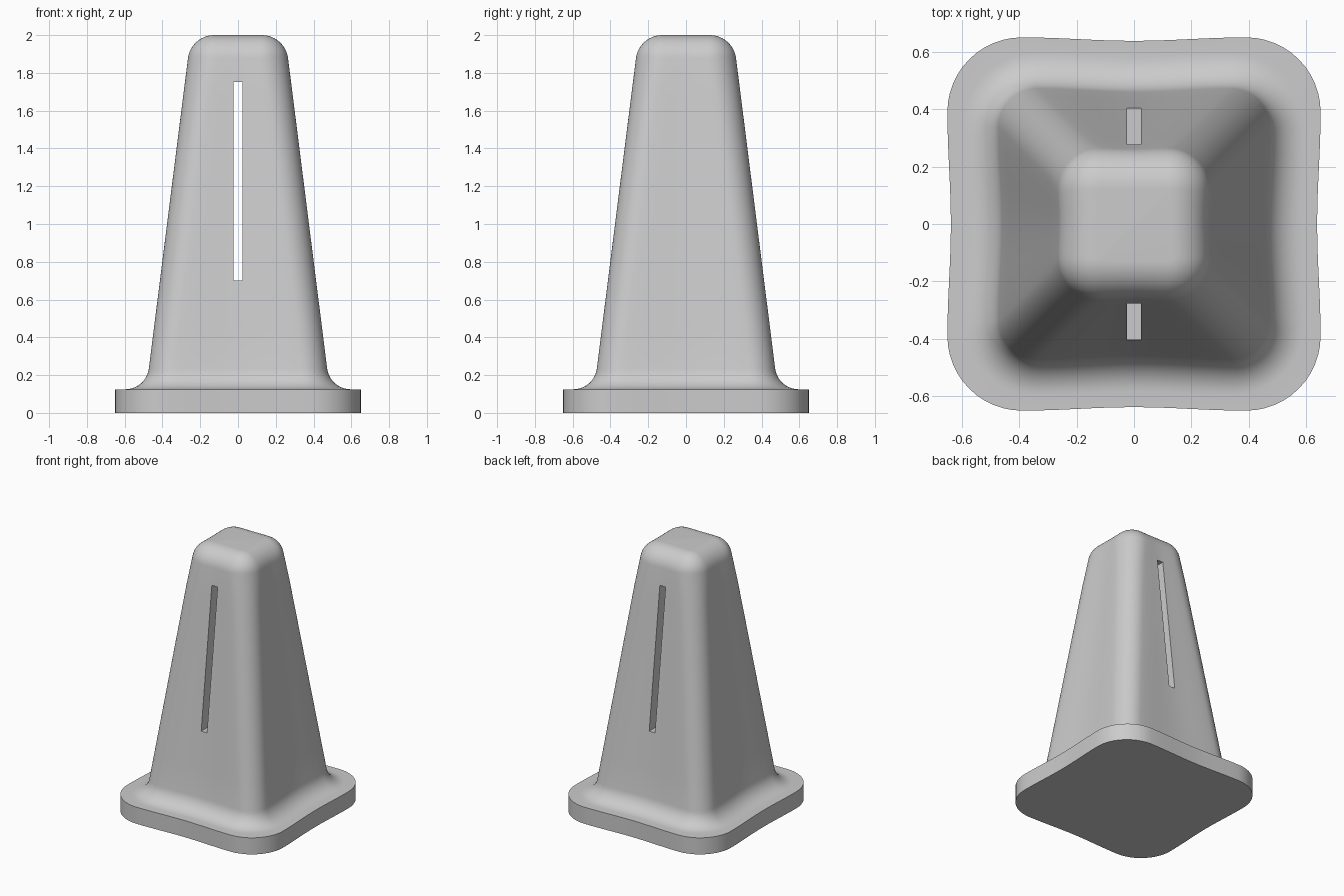
import bpy, bmesh, math

if "Cube" in bpy.data.objects:
    bpy.data.objects.remove(bpy.data.objects["Cube"])

WALL = math.atan(0.126)   # lean of the tower walls
BASE_H = 0.125


def ring(bm, z, half, radius, dip):
    """Rounded square with gently hollowed sides."""
    verts, flat = [], half - radius
    for k in range(4):
        ca, sa = math.cos(k * math.pi / 2), math.sin(k * math.pi / 2)
        pts = []
        for i in range(1, 16):                       # side
            t = -1 + i / 8
            pts.append((half - dip * (1 + math.cos(math.pi * t)) / 2, t * flat))
        for i in range(13):                          # corner
            a = i * math.pi / 24
            pts.append((flat + radius * math.cos(a), flat + radius * math.sin(a)))
        verts += [bm.verts.new((x * ca - y * sa, x * sa + y * ca, z)) for x, y in pts]
    return verts


def wall_x(z):
    return 0.265 + (1.878 - z) * 0.126


# Base plate outline, then its top face up to the fillet
sections = [(0, 0.65, 0.26, 0.012), (BASE_H, 0.65, 0.26, 0.012)]

# Concave fillet between plate and tower
R = 0.125
zc = BASE_H + R
z_end = zc - R * math.sin(WALL)
xc = wall_x(z_end) + R * math.cos(WALL)
for i in range(11):
    a = math.radians(270) - (math.pi / 2 - WALL) * i / 10
    h = xc + R * math.cos(a)
    sections.append((zc + R * math.sin(a), h, 0.135 + (h - wall_x(z_end)), 0.012))

# Tapered walls
for i in range(1, 8):
    z = z_end + (1.878 - z_end) * i / 8
    sections.append((z, wall_x(z), 0.135, 0.012 - 0.009 * i / 8))

# Rounded top
for i in range(13):
    a = WALL + (math.pi / 2 - WALL) * i / 12
    h = 0.126 + 0.14 * math.cos(a)
    sections.append((1.86 + 0.14 * math.sin(a), h, h - 0.12, 0.003 * (1 - i / 12)))

bm = bmesh.new()
rings = [ring(bm, *s) for s in sections]
for a, b in zip(rings, rings[1:]):
    n = len(a)
    for i in range(n):
        j = (i + 1) % n
        bm.faces.new((a[i], a[j], b[j], b[i]))
bm.faces.new(rings[0][::-1])
bm.faces.new(rings[-1])
bmesh.ops.recalc_face_normals(bm, faces=bm.faces)
mesh = bpy.data.meshes.new("tower")
bm.to_mesh(mesh)
bm.free()
tower = bpy.data.objects.new("tower", mesh)
bpy.context.collection.objects.link(tower)

# Vertical slot cut right through front to back
bpy.ops.mesh.primitive_cube_add(size=1, location=(0, 0, 1.227))
cutter = bpy.context.object
cutter.name = "slot_cutter"
cutter.scale = (0.048, 2, 1.05)
cutter.hide_render = True

bpy.ops.object.select_all(action='DESELECT')
tower.select_set(True)
bpy.context.view_layer.objects.active = tower
mod = tower.modifiers.new("slot", 'BOOLEAN')
mod.operation = 'DIFFERENCE'
mod.solver = 'EXACT'
mod.object = cutter
bpy.ops.object.modifier_apply(modifier=mod.name)
bpy.data.objects.remove(cutter)
bpy.ops.object.shade_smooth_by_angle(angle=math.radians(35))
